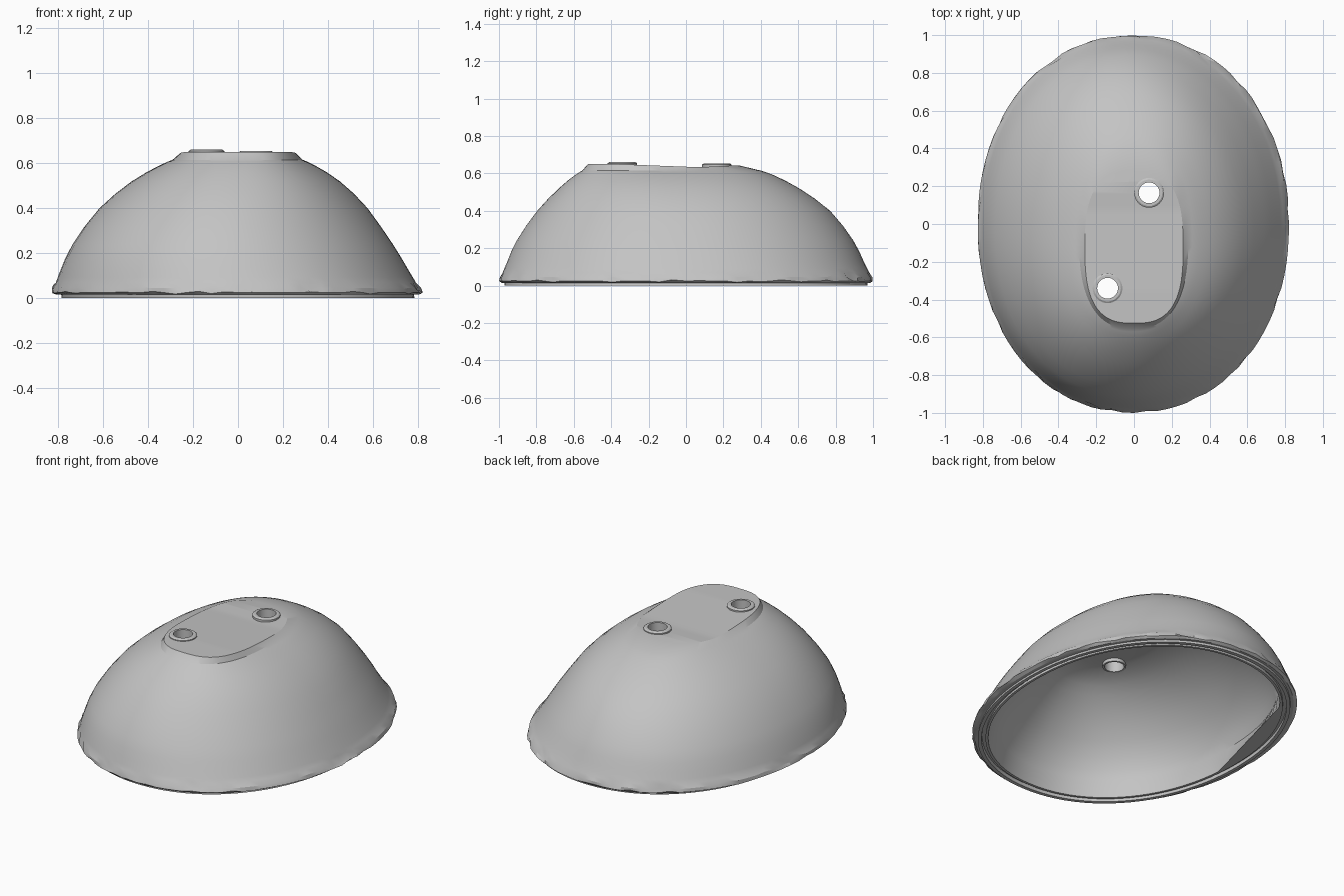
import bpy, bmesh, math, random

random.seed(4)
if "Cube" in bpy.data.objects:
    bpy.data.objects.remove(bpy.data.objects["Cube"], do_unlink=True)

SEG = 96

# Single plain grey
grey = bpy.data.materials.new("grey_plastic")
grey.use_nodes = True
colour = (0.55, 0.55, 0.55, 1)
grey.diffuse_color = colour
grey.node_tree.nodes["Principled BSDF"].inputs["Base Color"].default_value = colour


def finish(name, bm):
    bmesh.ops.recalc_face_normals(bm, faces=bm.faces[:])
    mesh = bpy.data.meshes.new(name)
    bm.to_mesh(mesh)
    bm.free()
    mesh.materials.append(grey)
    obj = bpy.data.objects.new(name, mesh)
    bpy.context.collection.objects.link(obj)
    return obj


def activate(obj):
    bpy.ops.object.select_all(action='DESELECT')
    obj.select_set(True)
    bpy.context.view_layer.objects.active = obj


def smooth(obj, degrees):
    activate(obj)
    bpy.ops.object.shade_smooth_by_angle(angle=math.radians(degrees))


def pad_height(y):
    # Shallow fold across the mounting pad
    if y < 0.07:
        return 0.649 - 0.016 * max(0, min(1, (y + 0.35) / 0.42))
    return 0.633 + 0.05 * (y - 0.07)


def refine(rows):
    # Add a smooth midpoint between neighbouring profile rows
    out = []
    for i in range(len(rows) - 1):
        a, b = rows[max(i - 1, 0)], rows[i]
        c, d = rows[i + 1], rows[min(i + 2, len(rows) - 1)]
        out += [b, tuple((9 * (q + r) - p - s) / 16
                         for p, q, r, s in zip(a, b, c, d))]
    return out + [rows[-1]]


def oval(bm, z, half_x, front, back, power=2.1, ragged=0, on_pad=False):
    # Rounded ring, with separate reach to the front and back
    mid, half_y = (back - front) / 2, (back + front) / 2
    belly = 0 if on_pad else math.sin(math.pi * z / 0.65)
    ring = []
    for i in range(SEG):
        a = math.tau * i / SEG
        c, s = math.cos(a), math.sin(a)
        # The left flank is flatter, and the front right is fuller
        side = (0.055 if c > 0 else 0.015) * c
        corner = 0.02 * math.sin(2 * a) * math.cos(a - math.pi / 4)
        k = 1 - belly * (side + corner)
        x = k * half_x * math.copysign(abs(c) ** (2 / power), c)
        y = mid + k * half_y * math.copysign(abs(s) ** (2 / power), s)
        h = pad_height(y) if on_pad else z
        if random.random() < 0.4:
            h += random.uniform(-1, 1) * ragged
            nick = 1 - random.random() * ragged
            x, y = x * nick, y * nick
        ring.append(bm.verts.new((x, y, h)))
    return ring


def flatten(ring):
    # Straight stretch of the inner lip at the back right
    for v in ring:
        over = -0.967 * v.co.x + 0.255 * v.co.y - 0.67
        if over > 0:
            v.co.x += 0.967 * over
            v.co.y -= 0.255 * over


def bridge(bm, a, b):
    for i in range(len(a)):
        j = (i + 1) % len(a)
        bm.faces.new((a[i], a[j], b[j], b[i]))


def cap(bm, ring):
    # Close a ring with strips running from side to side
    q = SEG // 4
    for i in range(-q, q):
        corners = [ring[i], ring[i + 1], ring[(SEG // 2 - i - 1) % SEG],
                   ring[(SEG // 2 - i) % SEG]]
        bm.faces.new(list(dict.fromkeys(corners)))


# Shell: from the pad, down the outside, under the stepped rim, up the inside
bm = bmesh.new()
rings = [oval(bm, 0, 0.26, 0.525, 0.28, 2.8, on_pad=True)]
outside = [
    (0.615, 0.29, 0.555, 0.40, 2.5),
    (0.59, 0.347, 0.595, 0.47, 2.3),
    (0.52, 0.467, 0.68, 0.605, 2.2),
    (0.40, 0.607, 0.795, 0.77, 2.1),
    (0.24, 0.725, 0.905, 0.895, 2.1),
    (0.13, 0.78, 0.955, 0.95, 2.1),
    (0.07, 0.805, 0.98, 0.98, 2.1),
]
rings += [oval(bm, *r) for r in refine(outside)]
rings.append(oval(bm, 0.045, 0.824, 0.996, 0.996, ragged=0.016))
rings.append(oval(bm, 0.025, 0.827, 1.0, 1.0, ragged=0.008))
rim = [(0.015, 0.805, 0.985), (0.015, 0.785, 0.97),
       (0, 0.785, 0.97), (0, 0.765, 0.948), (0.022, 0.765, 0.948),
       (0.022, 0.745, 0.925), (0.005, 0.745, 0.925), (0.005, 0.73, 0.91)]
rings += [oval(bm, z, x, y, y) for z, x, y in rim]
flatten(rings[-1])
inside = [
    (0.12, 0.72, 0.895, 0.89, 2.1),
    (0.24, 0.67, 0.85, 0.84, 2.1),
    (0.39, 0.55, 0.74, 0.715, 2.1),
    (0.50, 0.41, 0.625, 0.545, 2.1),
    (0.56, 0.28, 0.53, 0.38, 2.1),
    (0.585, 0.17, 0.42, 0.23, 2.1),
]
rings += [oval(bm, *r) for r in refine(inside)]
for upper, lower in zip(rings, rings[1:]):
    bridge(bm, upper, lower)
cap(bm, rings[0])
cap(bm, rings[-1])
shell = finish("dome_shell", bm)

# Two bolt holes, each with a raised collar
holes = {"back": (0.08, 0.165, 0.653), "front": (-0.14, -0.34, 0.66)}
for name, (x, y, top) in holes.items():
    bm = bmesh.new()
    bmesh.ops.create_cone(bm, cap_ends=True, segments=32, radius1=0.062,
                          radius2=0.062, depth=0.4)
    cutter = finish(name + "_hole_cutter", bm)
    cutter.location = (x, y, 0.6)
    cutter.hide_render = True
    cut = shell.modifiers.new(name + "_hole", 'BOOLEAN')
    cut.operation = 'DIFFERENCE'
    cut.solver = 'EXACT'
    cut.object = cutter
    activate(shell)
    bpy.ops.object.modifier_apply(modifier=cut.name)
    bpy.data.objects.remove(cutter, do_unlink=True)

    # Collar lathed from its closed cross-section
    bm = bmesh.new()
    section = [(0.055, 0.565), (0.055, top), (0.07, top), (0.079, top - 0.006),
               (0.079, 0.625), (0.066, 0.615), (0.066, 0.565)]
    loops = [[bm.verts.new((r * math.cos(math.tau * i / 32),
                            r * math.sin(math.tau * i / 32), z))
              for i in range(32)] for r, z in section]
    for i, loop in enumerate(loops):
        bridge(bm, loop, loops[(i + 1) % len(loops)])
    collar = finish(name + "_hole_collar", bm)
    collar.location = (x, y, 0)
    smooth(collar, 30)

smooth(shell, 24)
